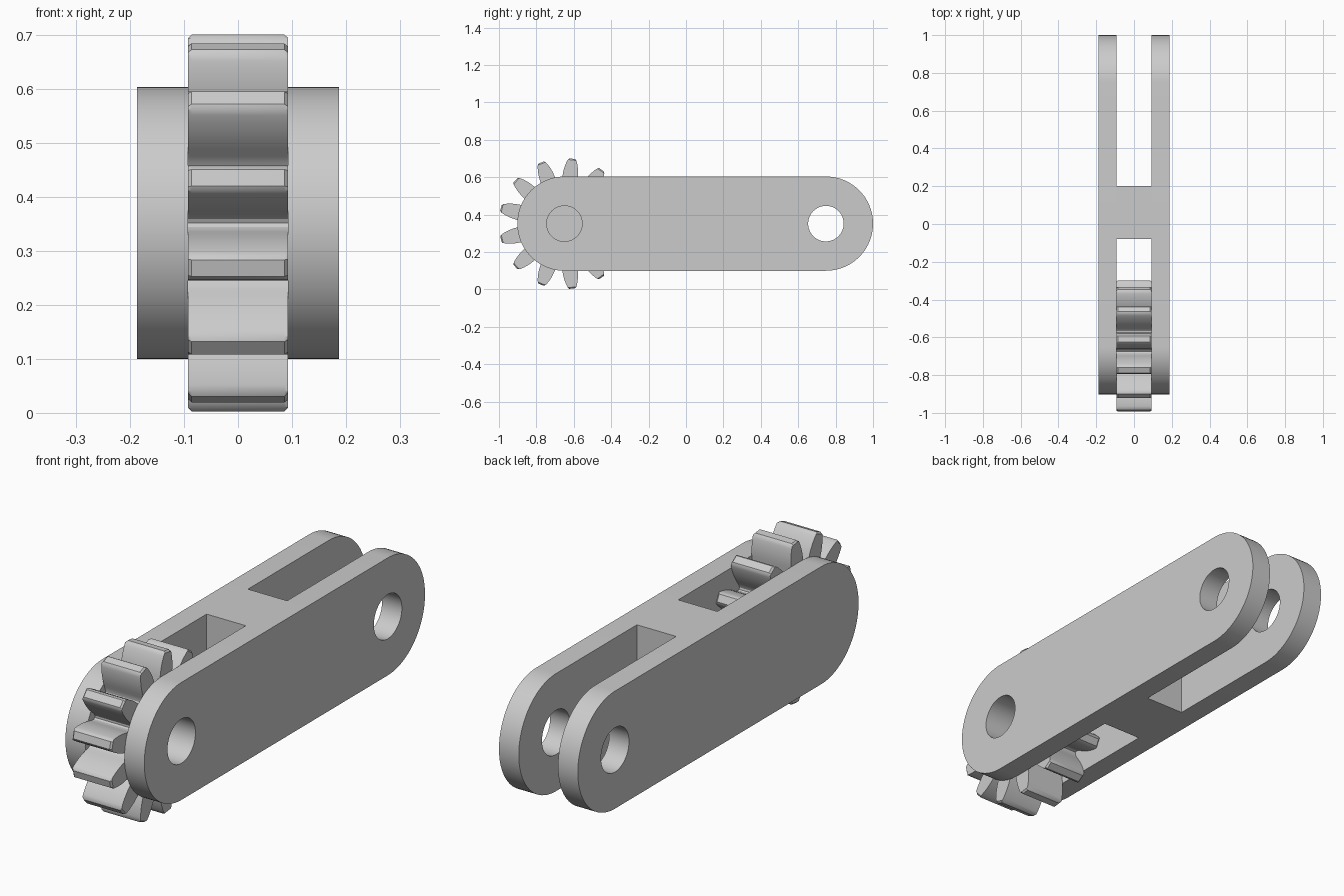
import bpy, bmesh
from math import sin, cos, pi, radians
from mathutils import Matrix

if "Cube" in bpy.data.objects:
    bpy.data.objects.remove(bpy.data.objects["Cube"])

MID_Z, FRONT_Y, BACK_Y = 0.352, -0.65, 0.748
END_R, HOLE_R = 0.252, 0.095
INNER, OUTER = 0.093, 0.187
TEETH = 13

grey = bpy.data.materials.new("light grey")
grey.use_nodes = True
colour = (0.6, 0.6, 0.6, 1)
grey.diffuse_color = colour
grey.node_tree.nodes["Principled BSDF"].inputs["Base Color"].default_value = colour


def finish(name, bm):
    """Clean up a mesh and place it in the scene with smooth round walls."""
    bmesh.ops.remove_doubles(bm, verts=bm.verts, dist=0.0001)
    bmesh.ops.recalc_face_normals(bm, faces=bm.faces)
    mesh = bpy.data.meshes.new(name)
    bm.to_mesh(mesh)
    bm.free()
    mesh.materials.append(grey)
    obj = bpy.data.objects.new(name, mesh)
    bpy.context.collection.objects.link(obj)
    bpy.ops.object.select_all(action='DESELECT')
    obj.select_set(True)
    bpy.context.view_layer.objects.active = obj
    bpy.ops.object.shade_smooth_by_angle(angle=radians(30))
    return obj


def arc(cy, r, start, end, steps):
    return [(cy + r * cos(start + (end - start) * i / steps),
             MID_Z + r * sin(start + (end - start) * i / steps))
            for i in range(steps + 1)]


def extruded(name, loops, x0, x1):
    """Fill side-view loops (inner loops become holes) and extrude along x."""
    curve = bpy.data.curves.new(name, 'CURVE')
    curve.dimensions, curve.fill_mode = '2D', 'BOTH'
    curve.extrude = (x1 - x0) / 2
    for loop in loops:
        spline = curve.splines.new('POLY')
        spline.points.add(len(loop) - 1)
        for point, (y, z) in zip(spline.points, loop):
            point.co = (y, z, 0, 1)
        spline.use_cyclic_u = True
    temp = bpy.data.objects.new(name + "_outline", curve)
    mesh = bpy.data.meshes.new_from_object(temp)
    bm = bmesh.new()
    bm.from_mesh(mesh)
    bpy.data.objects.remove(temp)
    bpy.data.meshes.remove(mesh)
    # local x, y, z become world y, z, x
    bm.transform(Matrix(((0, 0, 1, (x0 + x1) / 2), (1, 0, 0, 0),
                         (0, 1, 0, 0), (0, 0, 0, 1))))
    return finish(name, bm)


# Side plates: rounded ends, pivot hole at the back; the left one also has a front hole
outline = (arc(BACK_Y, END_R, -pi / 2, pi / 2, 40)
           + arc(FRONT_Y, END_R, pi / 2, 3 * pi / 2, 40))
back_hole, front_hole = (arc(y, HOLE_R, 0, 2 * pi, 48)[:-1] for y in (BACK_Y, FRONT_Y))
extruded("right_plate", [outline, back_hole], -OUTER, -INNER)
extruded("left_plate", [outline, back_hole, front_hole], INNER, OUTER)

# Bridge block joining the plates
low, high = MID_Z - END_R, MID_Z + END_R
extruded("bridge_block", [[(-0.08, low), (0.2, low), (0.2, high), (-0.08, high)]],
         -INNER, INNER)

# Gear: half-tooth profile as (radius, angle from the tooth centre)
half_tooth = [(0.35, 0.045), (0.343, 0.066), (0.333, 0.082), (0.318, 0.101),
              (0.3, 0.122), (0.28, 0.142), (0.255, 0.162), (0.235, 0.174),
              (0.223, 0.187), (0.214, 0.208)]
tooth = [(r, -a) for r, a in reversed(half_tooth)] + half_tooth + [(0.21, pi / TEETH)]
profile = [(r, a + 2 * pi * k / TEETH) for k in range(TEETH) for r, a in tooth]

bm = bmesh.new()


def ring(x, limit):
    return [bm.verts.new((x, FRONT_Y + min(r, limit) * cos(a), MID_Z + min(r, limit) * sin(a)))
            for r, a in profile]


# Bore, softened tooth ends and full teeth, lofted into a closed band
SOFT = 0.007
rings = [ring(x, limit) for x, limit in (
    (-INNER, HOLE_R), (-INNER, 0.35 - SOFT), (-INNER + SOFT, 0.35),
    (INNER - SOFT, 0.35), (INNER, 0.35 - SOFT), (INNER, HOLE_R))]
for i, a in enumerate(rings):
    b = rings[(i + 1) % len(rings)]
    for j in range(len(profile)):
        k = (j + 1) % len(profile)
        bm.faces.new((a[j], a[k], b[k], b[j]))
# Merge the coinciding flank vertices only where the cap trims the teeth
finish("gear", bm)
